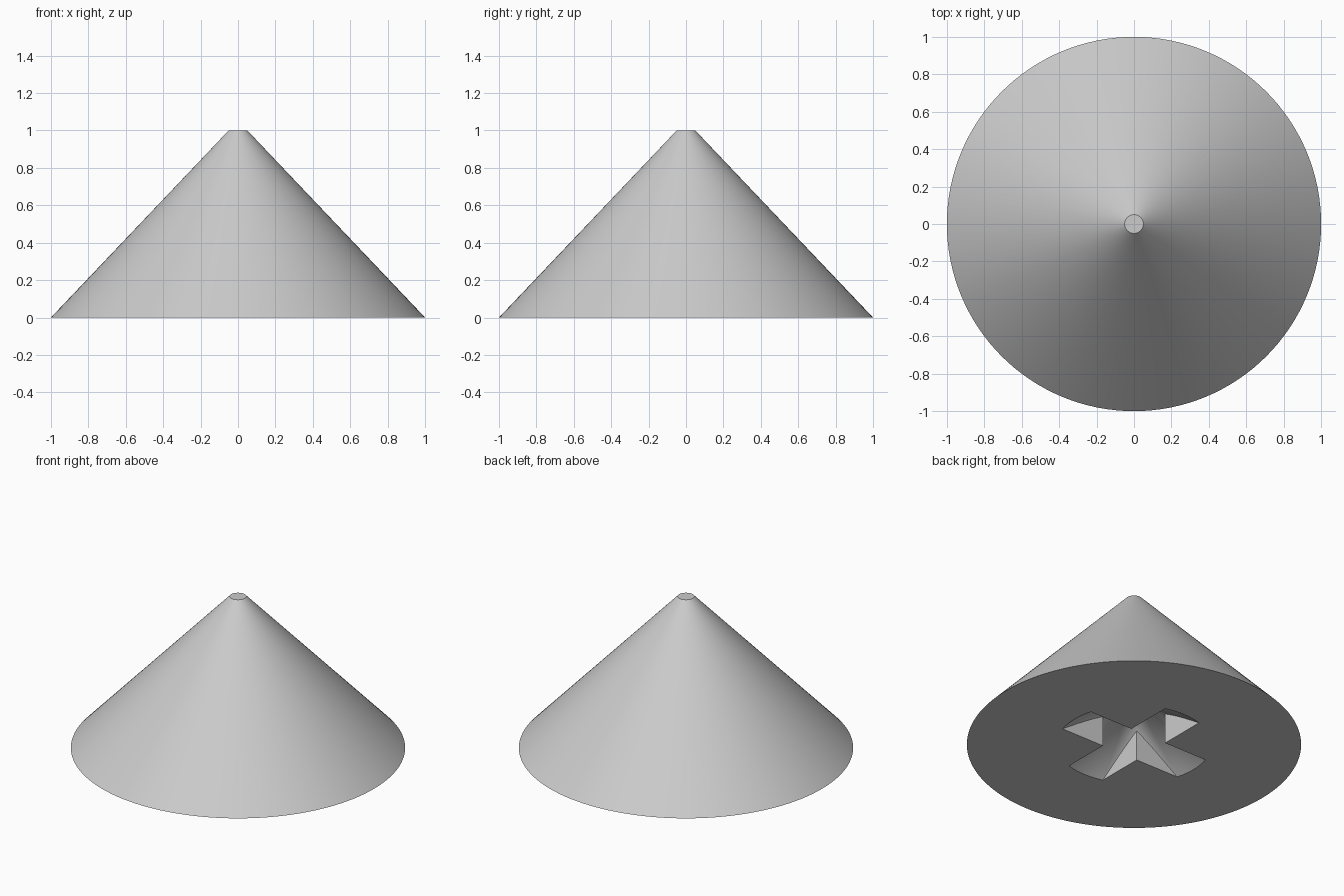
import bpy
import bmesh

default_cube = bpy.data.objects.get("Cube")
if default_cube:
    bpy.data.objects.remove(default_cube, do_unlink=True)

SIDES = 128
RECESS_RADIUS, RECESS_DEPTH = 0.466, 0.334
ARM = 0.132          # half width of each recess arm
LIP = 0.05           # how far the cutters reach below the base


def make_material(name, colour):
    mat = bpy.data.materials.new(name)
    mat.use_nodes = True
    mat.diffuse_color = colour
    mat.node_tree.nodes["Principled BSDF"].inputs["Base Color"].default_value = colour
    return mat


def add_cone(name, r1, r2, z1, z2):
    bpy.ops.mesh.primitive_cone_add(vertices=SIDES, radius1=r1, radius2=r2,
                                    depth=z2 - z1, location=(0, 0, (z1 + z2) / 2))
    obj = bpy.context.object
    obj.name = name
    return obj


def add_cross(name, half_width, reach, z1, z2):
    # One quarter of the outline, turned four times, then extruded
    outline = []
    x_y = [(half_width, -half_width), (reach, -half_width), (reach, half_width)]
    for _ in range(4):
        outline += x_y
        x_y = [(-y, x) for x, y in x_y]
    bm = bmesh.new()
    face = bm.faces.new([bm.verts.new((x, y, z1)) for x, y in outline])
    top = bmesh.ops.extrude_face_region(bm, geom=[face])["geom"]
    bmesh.ops.translate(bm, vec=(0, 0, z2 - z1),
                        verts=[v for v in top if isinstance(v, bmesh.types.BMVert)])
    bmesh.ops.recalc_face_normals(bm, faces=bm.faces)
    mesh = bpy.data.meshes.new(name)
    bm.to_mesh(mesh)
    bm.free()
    obj = bpy.data.objects.new(name, mesh)
    bpy.context.collection.objects.link(obj)
    return obj


def cut(target, cutter, operation):
    cutter.hide_render = True
    mod = target.modifiers.new(operation.title(), "BOOLEAN")
    mod.operation, mod.solver, mod.object = operation, "EXACT", cutter
    bpy.ops.object.select_all(action="DESELECT")
    bpy.context.view_layer.objects.active = target
    target.select_set(True)
    bpy.ops.object.modifier_apply(modifier=mod.name)
    bpy.data.objects.remove(cutter, do_unlink=True)


# Truncated cone body
body = add_cone("cone_body", 1, 0.05, 0, 1)

# Cross recess: straight side walls with a conical floor
recess = add_cone("recess_cutter", RECESS_RADIUS * (1 + LIP / RECESS_DEPTH), 0,
                  -LIP, RECESS_DEPTH)
cut(recess, add_cross("cross_cutter", ARM, 0.8, -LIP / 2, 0.5), "INTERSECT")
cut(body, recess, "DIFFERENCE")

# Single grey finish, smooth around the cone and sharp at the rims
body.data.materials.clear()
body.data.materials.append(make_material("light_grey", (0.6, 0.6, 0.6, 1)))
for poly in body.data.polygons:
    poly.material_index = 0
bpy.ops.object.shade_smooth_by_angle(angle=0.5)
